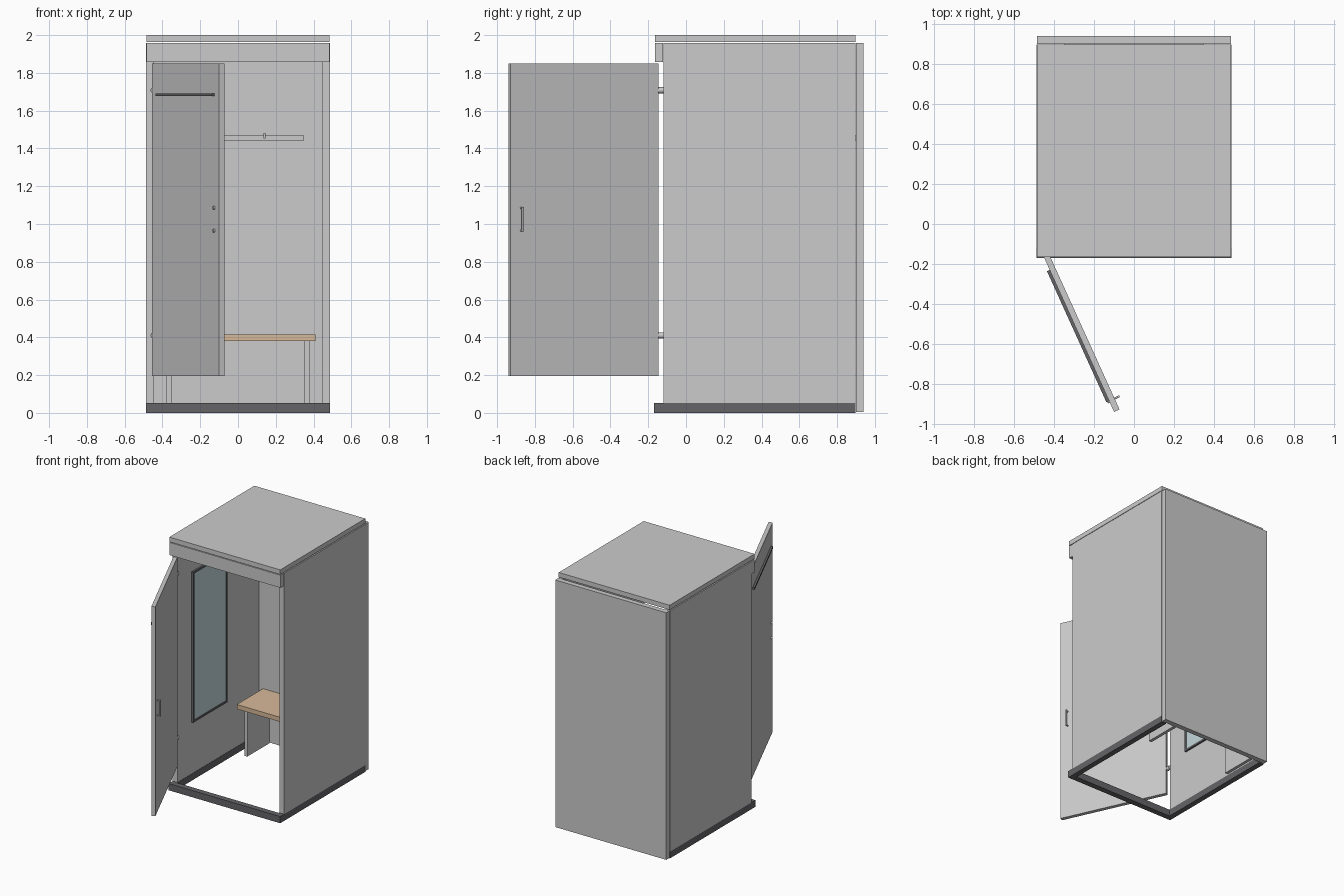
import bpy, math
from mathutils import Matrix, Vector

if "Cube" in bpy.data.objects:
    bpy.data.objects.remove(bpy.data.objects["Cube"])


def material(name, rgb):
    m = bpy.data.materials.new(name)
    m.diffuse_color = (*rgb, 1)
    m.use_nodes = True
    m.node_tree.nodes["Principled BSDF"].inputs["Base Color"].default_value = m.diffuse_color
    return m


DARK = material("dark_metal", (0.13, 0.13, 0.14))
WOOD = material("wood", (0.68, 0.49, 0.32))
GLASS = material("mirror_glass", (0.55, 0.68, 0.70))


def box(name, x, y, z, mat=None, xf=None):
    """Box from (min, max) ranges, optionally moved by a matrix."""
    bpy.ops.mesh.primitive_cube_add(size=1)
    o = bpy.context.object
    o.name = name
    size = [r[1] - r[0] for r in (x, y, z)]
    mid = [(r[0] + r[1]) / 2 for r in (x, y, z)]
    o.data.transform(Matrix.Translation(mid) @ Matrix.Diagonal((*size, 1)))
    if xf:
        o.matrix_world = xf
    if mat:
        o.data.materials.append(mat)
    return o


def rod(name, a, b, r, mat=None, xf=None):
    """Round rod between two points."""
    a, b = Vector(a), Vector(b)
    d = b - a
    bpy.ops.mesh.primitive_cylinder_add(vertices=20, radius=r, depth=d.length)
    o = bpy.context.object
    o.name = name
    o.data.transform(Matrix.Translation((a + b) / 2) @ d.to_track_quat('Z', 'Y').to_matrix().to_4x4())
    bpy.ops.object.shade_smooth_by_angle()
    if xf:
        o.matrix_world = xf
    if mat:
        o.data.materials.append(mat)
    return o


def span(s, a, b):
    return tuple(sorted((s * a, s * b)))


# cabin shell, open underneath
for side, s in (("left", -1), ("right", 1)):
    box(side + "_wall", span(s, 0.447, 0.488), (-0.12, 0.898), (0.053, 1.957))
    box(side + "_base_bar", span(s, 0.445, 0.488), (-0.125, 0.898), (0, 0.053), DARK)
box("front_base_bar", (-0.488, 0.488), (-0.17, -0.125), (0, 0.053), DARK)
box("back_wall", (-0.485, 0.485), (0.9, 0.94), (0.004, 1.957))
box("header", (-0.485, 0.485), (-0.163, -0.122), (1.857, 1.957))
box("roof", (-0.485, 0.485), (-0.165, 0.897), (1.963, 2.0))

# bench
box("bench_seat", (-0.41, 0.41), (0.57, 0.898), (0.38, 0.416), WOOD)
for side, s in (("left", -1), ("right", 1)):
    box(side + "_bench_leg", span(s, 0.353, 0.378), (0.62, 0.898), (0.0, 0.38))

# coat rail with hooks
box("coat_rail", (-0.35, 0.35), (0.88, 0.9), (1.443, 1.468))
for i, x in enumerate((-0.14, 0.14)):
    rod(f"hook_arm_{i}", (x, 0.88, 1.458), (x, 0.835, 1.458), 0.006)
    rod(f"hook_tip_{i}", (x, 0.835, 1.452), (x, 0.835, 1.483), 0.006)

# framed mirror on the left wall
W = -0.447
y0, y1, z0, z1, t = 0.06, 0.49, 0.46, 1.65, 0.015
box("mirror", (W, W + 0.008), (y0 + t, y1 - t), (z0 + t, z1 - t), GLASS)
for n, y, z in (("front", (y0, y0 + t), (z0, z1)), ("rear", (y1 - t, y1), (z0, z1)),
                ("bottom", (y0 + t, y1 - t), (z0, z0 + t)), ("top", (y0 + t, y1 - t), (z1 - t, z1))):
    box("mirror_frame_" + n, (W, W + 0.014), y, z, DARK)

# open door: local x runs along the leaf, local -y is the outer face
DOOR = Matrix.Translation((-0.455, -0.157, 0)) @ Matrix.Rotation(math.radians(-65.6), 4, 'Z')
box("door", (0, 0.86), (0, 0.03), (0.196, 1.85), None, DOOR)
box("door_outer_bar", (0.08, 0.80), (-0.015, 0), (1.677, 1.692), DARK, DOOR)

# door pull inside, bolted through to the outside
for i, z in enumerate((0.965, 1.085)):
    rod(f"pull_post_{i}", (0.80, 0.03, z), (0.80, 0.052, z), 0.005, None, DOOR)
    rod(f"pull_bolt_{i}", (0.80, -0.01, z), (0.80, 0, z), 0.009, None, DOOR)
rod("door_pull", (0.80, 0.052, 0.96), (0.80, 0.052, 1.09), 0.006, None, DOOR)

# hinges
for n, z in (("lower", 0.41), ("upper", 1.708)):
    rod(n + "_hinge", (-0.447, -0.152, z), (-0.447, -0.118, z), 0.016)
